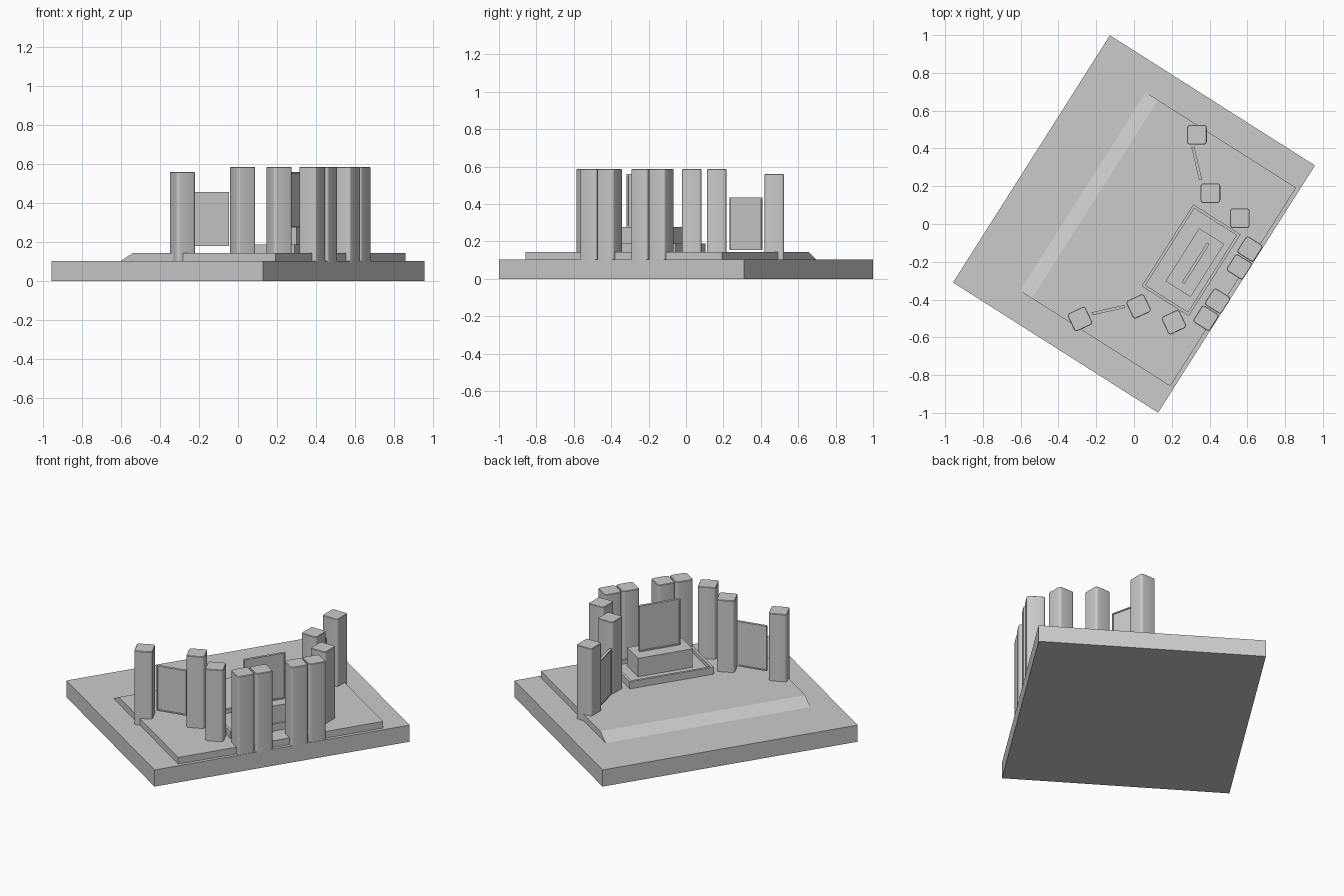
import bpy, bmesh
from math import radians
from mathutils import Matrix, Vector

if "Cube" in bpy.data.objects:
    bpy.data.objects.remove(bpy.data.objects["Cube"])

# The whole layout is turned in plan; parts are placed in local (u, v) coordinates
TURN = Matrix.Rotation(radians(-32.4), 4, 'Z')


def finish(name, bm, matrix=Matrix(), smooth=False):
    bmesh.ops.recalc_face_normals(bm, faces=bm.faces)
    mesh = bpy.data.meshes.new(name)
    bm.to_mesh(mesh)
    bm.free()
    ob = bpy.data.objects.new(name, mesh)
    bpy.context.collection.objects.link(ob)
    ob.matrix_world = TURN @ matrix
    if smooth:
        bpy.ops.object.select_all(action='DESELECT')
        ob.select_set(True)
        bpy.context.view_layer.objects.active = ob
        bpy.ops.object.shade_smooth_by_angle(angle=radians(35))
    return ob


def box_bm(lo, hi):
    bm = bmesh.new()
    bmesh.ops.create_cube(bm, size=1)
    lo, hi = Vector(lo), Vector(hi)
    for v in bm.verts:
        v.co = Vector([lo[i] + (v.co[i] + 0.5) * (hi[i] - lo[i]) for i in range(3)])
    return bm


def recess(bm, direction, border, depth):
    # inset the face pointing along direction and push it inwards
    bm.normal_update()
    d = Vector(direction)
    f = max(bm.faces, key=lambda f: f.normal.dot(d) * 10 + f.calc_area())
    bmesh.ops.inset_region(bm, faces=[f], thickness=border)
    r = bmesh.ops.extrude_discrete_faces(bm, faces=[f])
    bmesh.ops.translate(bm, verts=r['faces'][0].verts, vec=-d * depth)


# Ground slab
finish("base_slab", box_bm((-0.643, -0.775, 0), (0.643, 0.775, 0.103)))

# Stage with a ramp along its open side
bm = bmesh.new()
profile = [(-0.322, 0.102), (0.622, 0.102), (0.622, 0.144), (-0.245, 0.144)]
f = bm.faces.new([bm.verts.new((u, -0.622, z)) for u, z in profile])
r = bmesh.ops.extrude_face_region(bm, geom=[f])
bmesh.ops.translate(bm, vec=(0, 1.244, 0),
                    verts=[e for e in r['geom'] if isinstance(e, bmesh.types.BMVert)])
finish("stage", bm)

# Tray with raised rim
bm = box_bm((0.21, -0.256, 0.14), (0.506, 0.256, 0.188))
recess(bm, (0, 0, 1), 0.022, 0.025)
finish("tray", bm)

# Plinth in the tray
finish("plinth", box_bm((0.303, -0.166, 0.155), (0.46, 0.166, 0.277)))


# Framed display panels, recessed on both faces
def panel(name, u, v, angle, width, z0, z1, thick=0.016):
    bm = box_bm((-width / 2, -thick / 2, z0), (width / 2, thick / 2, z1))
    for d in ((0, 1, 0), (0, -1, 0)):
        recess(bm, d, 0.01, 0.005)
    finish(name, bm, Matrix.Translation((u, v, 0)) @ Matrix.Rotation(radians(angle), 4, 'Z'))


panel("centre_panel", 0.387, 0.0, 90, 0.25, 0.277, 0.56)
panel("side_panel_far", 0.108, 0.449, -44.5, 0.178, 0.155, 0.434)
panel("side_panel_near", 0.13, -0.457, 45, 0.178, 0.18, 0.457)


# Pillars with rounded upright corners, mirrored about the centre line
def pillar(name, u, v, angle, top, w=0.104):
    h = w / 2
    bm = box_bm((-h, -h, 0.098), (h, h, top))
    upright = [e for e in bm.edges if abs(e.verts[0].co.z - e.verts[1].co.z) > 0.1]
    bmesh.ops.bevel(bm, geom=upright, offset=0.015, segments=4, profile=0.5, affect='EDGES')
    rim = [e for e in bm.edges if all(x.co.z > top - 1e-4 for x in e.verts)]
    bmesh.ops.bevel(bm, geom=rim, offset=0.003, segments=1, affect='EDGES')
    finish(name, bm, Matrix.Translation((u, v, 0)) @ Matrix.Rotation(radians(angle), 4, 'Z'), True)


PILLARS = [(0.028, 0.578, 32.4, 0.56), (0.254, 0.355, 32.4, 0.587),
           (0.457, 0.326, 32.4, 0.587), (0.589, 0.217, 0, 0.587), (0.592, 0.107, 0, 0.587)]
for i, (u, v, a, top) in enumerate(PILLARS):
    for s, side in ((1, "far"), (-1, "near")):
        pillar(f"pillar_{side}_{i + 1}", u, s * v, s * a, top)
